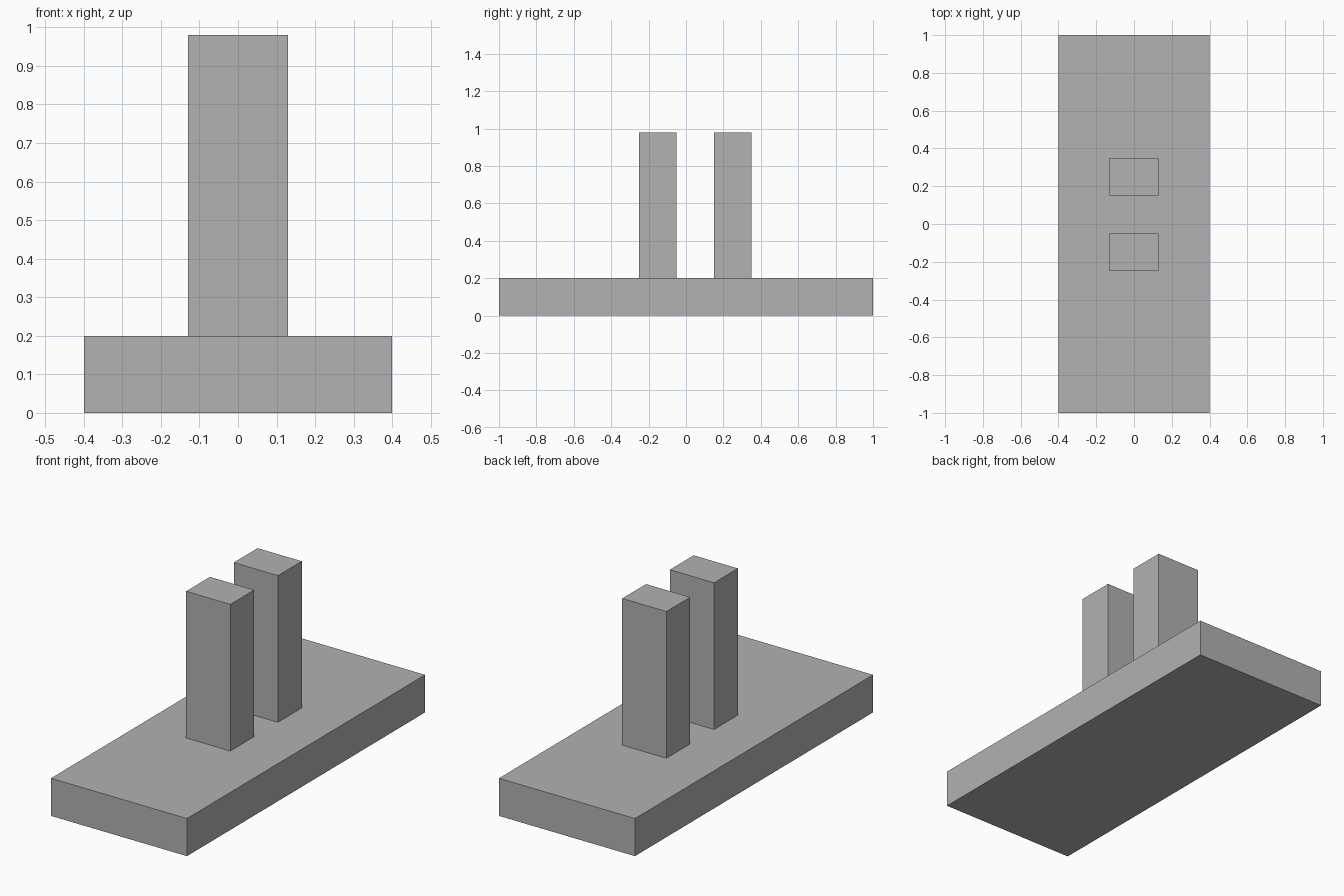
import bpy

default = bpy.data.objects.get("Cube")
if default:
    bpy.data.objects.remove(default, do_unlink=True)

# Single grey material
GREY = (0.445, 0.445, 0.445, 1.0)
grey = bpy.data.materials.new("plain_grey")
grey.use_nodes = True
grey.diffuse_color = GREY
for node in grey.node_tree.nodes:
    if node.type == 'BSDF_PRINCIPLED':
        node.inputs["Base Color"].default_value = GREY


def box(name, size, y, z_bottom):
    """Add a flat-faced box centred on x = 0, resting at z_bottom."""
    bpy.ops.mesh.primitive_cube_add(size=1, location=(0, y, z_bottom + size[2] / 2))
    obj = bpy.context.object
    obj.name = name
    obj.scale = size
    bpy.ops.object.transform_apply(location=False, rotation=False, scale=True)
    obj.data.materials.append(grey)
    return obj


# Slab base
BASE_HEIGHT = 0.2
box("base", (0.8, 2.0, BASE_HEIGHT), 0, 0)

# Two upright posts standing on the slab
for name, y in (("front_post", -0.15), ("back_post", 0.25)):
    box(name, (0.26, 0.2, 0.78), y, BASE_HEIGHT)
